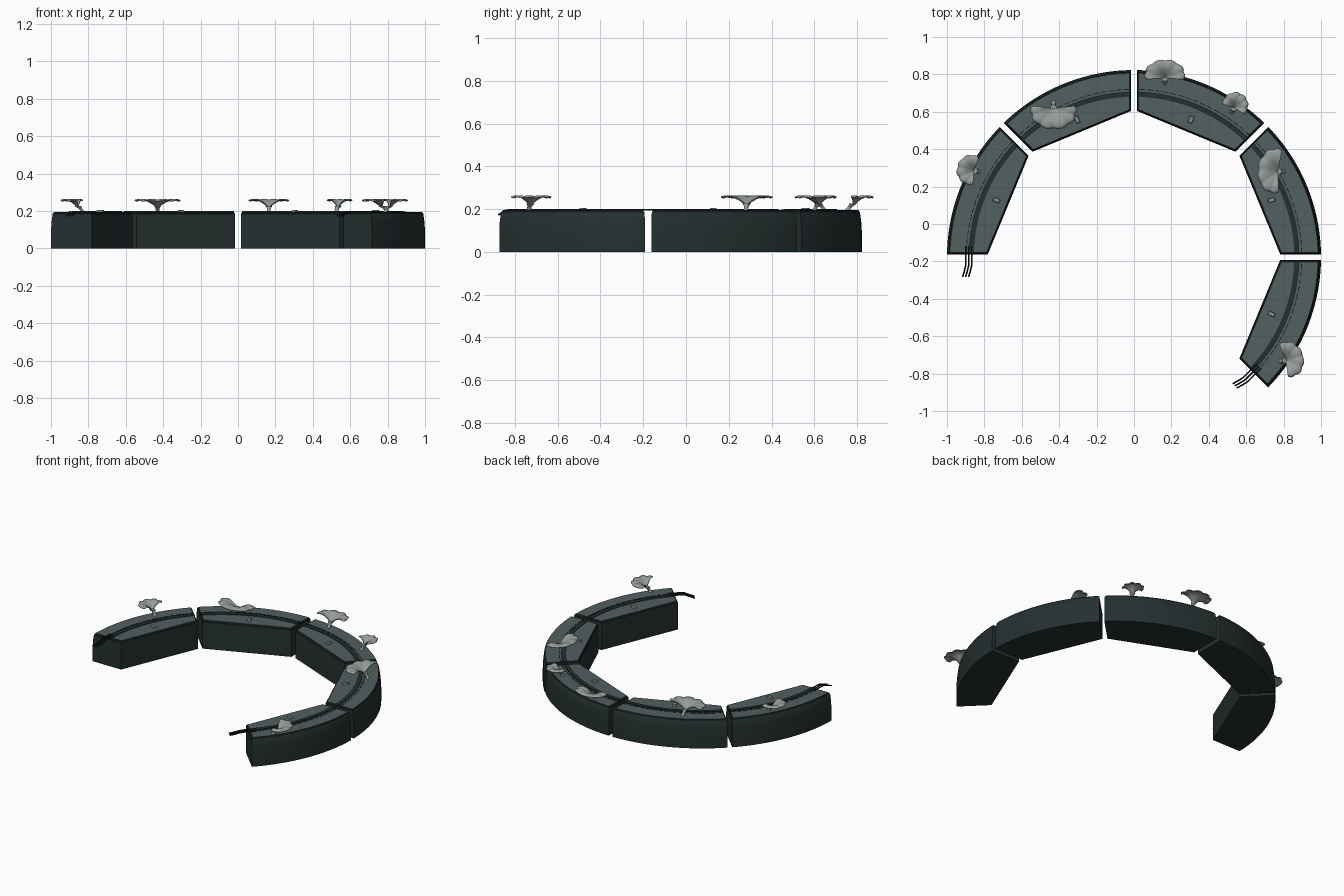
import bpy, bmesh, math
from math import sin, cos, pi, radians

if "Cube" in bpy.data.objects:
    bpy.data.objects.remove(bpy.data.objects["Cube"])

CY = -0.177            # ring centre on y
H = radians(22.5)      # half angle of one segment
GAP = 0.015            # half gap between segments


def mat(name, c):
    m = bpy.data.materials.new(name)
    m.diffuse_color = (*c, 1)
    m.use_nodes = True
    m.node_tree.nodes["Principled BSDF"].inputs["Base Color"].default_value = m.diffuse_color
    return m


BODY = mat("dark_green_grey", (0.018, 0.029, 0.029))
TOP = mat("slate_top", (0.085, 0.115, 0.115))
TRIM = mat("black_trim", (0.006, 0.010, 0.010))
GREY = mat("pale_grey", (0.30, 0.335, 0.325))
CHIP = mat("chip_grey", (0.22, 0.26, 0.25))


def finish(bm, name, mats, smooth=None):
    bmesh.ops.recalc_face_normals(bm, faces=bm.faces)
    me = bpy.data.meshes.new(name)
    bm.to_mesh(me)
    bm.free()
    ob = bpy.data.objects.new(name, me)
    bpy.context.collection.objects.link(ob)
    for m in mats:
        me.materials.append(m)
    if smooth:
        bpy.context.view_layer.objects.active = ob
        ob.select_set(True)
        bpy.ops.object.shade_smooth_by_angle(angle=radians(smooth))
        ob.select_set(False)
    return ob


def place(x, y, z, a):
    """Local ring coordinates rotated by a about the ring centre."""
    return (x * cos(a) - y * sin(a), x * sin(a) + y * cos(a) + CY, z)


def outline(side, back, n=24):
    """Segment plan: curved outer wall, straight inner wall."""
    R, g, D = 1.0 - back, GAP + side, 0.728 + side
    lim = H - math.asin(g / R)
    pts = [(R * cos(t), R * sin(t)) for t in
           [-lim + 2 * lim * i / n for i in range(n + 1)]]
    t = (D - g * sin(H)) / cos(H)
    y = t * sin(H) - g * cos(H)
    return pts + [(D, y), (D, -y)]


def segment(a, name):
    bm = bmesh.new()
    layers = [(0, 0, 0), (0.09, 0, 0), (0.14, 0, 0.003),
              (0.185, 0.002, 0.009), (0.195, 0.010, 0.016)]
    rings = [[bm.verts.new(place(x, y, z, a)) for x, y in outline(s, b)]
             for z, s, b in layers]
    n = len(rings[0])
    for k in range(len(rings) - 1):
        for i in range(n):
            j = (i + 1) % n
            f = bm.faces.new((rings[k][i], rings[k][j], rings[k + 1][j], rings[k + 1][i]))
            f.material_index = 2 if k == 3 else 0
    bm.faces.new(rings[0])
    bm.faces.new(rings[-1]).material_index = 1
    finish(bm, name, [BODY, TOP, TRIM], 30)


def arc_strip(name, a, r0, r1, z0, z1, m, dashes=1, fill=1.0, steps=20):
    """Thin curved plate along a segment, optionally dashed."""
    bm = bmesh.new()
    lim = H - (GAP + 0.006) / r0
    for d in range(dashes):
        w = 2 * lim / dashes
        s = -lim + d * w
        prev = None
        for i in range(steps + 1):
            t = s + w * fill * i / steps
            q = [bm.verts.new(place(r * cos(t), r * sin(t), z, a))
                 for r, z in ((r0, z0), (r1, z0), (r1, z1), (r0, z1))]
            if prev:
                for k in range(4):
                    bm.faces.new((prev[k], prev[k - 1], q[k - 1], q[k]))
            if i in (0, steps):
                bm.faces.new(q)
            prev = q
    finish(bm, name, [m])


def chip(a, name):
    bm = bmesh.new()
    bmesh.ops.create_cube(bm, size=1)
    for v in bm.verts:
        k = 0.8 if v.co.z > 0 else 1
        v.co = place(0.796 + v.co.x * 0.040 * k, v.co.y * 0.024 * k, 0.199 + v.co.z * 0.014, a)
    finish(bm, name, [CHIP])


def cables(a, sign, name):
    """Three loose wires drooping out of a segment end."""
    for c, r in enumerate((0.868, 0.884, 0.900)):
        cu = bpy.data.curves.new(name, 'CURVE')
        cu.dimensions = '3D'
        cu.bevel_depth = 0.0042
        cu.bevel_resolution = 1
        cu.use_fill_caps = True
        sp = cu.splines.new('POLY')
        path = [(0, -0.06, 0.197), (0, 0.015, 0.197), (0.0, 0.045, 0.194),
                (0.006, 0.07, 0.185), (0.016, 0.105, 0.174)]
        sp.points.add(len(path) - 1)
        for p, (dx, dy, z) in zip(sp.points, path):
            p.co = (*place(r + dx * sign, sign * dy, z, a), 1)
        ob = bpy.data.objects.new(f"{name}_{c + 1}", cu)
        cu.materials.append(TRIM)
        bpy.context.collection.objects.link(ob)


def fungus(bx, by, ang, w, l, name):
    """Scalloped fan cap on a short flared stem."""
    a = radians(ang)

    def world(f, s, z):
        return (bx + f * cos(a) - s * sin(a), by + f * sin(a) + s * cos(a), z)

    bm = bmesh.new()
    nu, nv, span = 48, 8, radians(112)
    c = 0.36 * l
    apex = bm.verts.new(world(c * 0.6, 0, 0.222))
    rows = []
    for j in range(1, nv + 1):
        v = j / nv
        row = []
        for i in range(nu + 1):
            u = -span + 2 * span * i / nu
            rib = abs(sin(u * 4.5))
            r = v * (1 - 0.08 * (1 - rib) * v)
            f = c * (0.6 + 0.4 * v) + (l - c) * cos(u) * r
            z = 0.222 + 0.041 * sin(pi * 0.68 * v) + 0.005 * (rib - 0.5) * v
            row.append(bm.verts.new(world(f, w / 2 * sin(u) * r, z)))
        rows.append(row)
    for i in range(nu):
        bm.faces.new((apex, rows[0][i], rows[0][i + 1]))
        for j in range(nv - 1):
            bm.faces.new((rows[j][i], rows[j + 1][i], rows[j + 1][i + 1], rows[j][i + 1]))
    cap = finish(bm, name + "_cap", [GREY], 40)
    m = cap.modifiers.new("thickness", 'SOLIDIFY')
    m.thickness = 0.005

    # stem leans from its foot into the cap
    bm = bmesh.new()
    rings = []
    for f, z, r in ((0, 0.192, 0.014), (0.1 * c, 0.203, 0.010),
                    (0.35 * c, 0.215, 0.011), (0.6 * c, 0.226, 0.019)):
        rings.append([bm.verts.new(world(f + r * cos(t), r * sin(t), z))
                      for t in [2 * pi * k / 10 for k in range(10)]])
    for p, q in zip(rings, rings[1:]):
        for k in range(10):
            bm.faces.new((p[k - 1], p[k], q[k], q[k - 1]))
    bm.faces.new(rings[0])
    bm.faces.new(rings[-1])
    finish(bm, name + "_stem", [GREY], 40)


# five curved wall segments with inlaid track and chip
for i in range(5):
    a = radians(-22.5 + 45 * i)
    segment(a, f"wall_segment_{i + 1}")
    arc_strip(f"track_{i + 1}", a, 0.857, 0.881, 0.190, 0.199, BODY)
    arc_strip(f"track_edge_{i + 1}", a, 0.881, 0.884, 0.190, 0.200, TRIM)
    arc_strip(f"dashed_line_{i + 1}", a, 0.895, 0.899, 0.190, 0.197, TRIM, 16, 0.75, 3)
    chip(a, f"chip_{i + 1}")

cables(pi, 1, "left_cable")
cables(radians(-45), -1, "right_cable")

# fan fungi: foot x, foot y, facing, width, length
for k, p in enumerate([(-0.83, 0.28, 168, 0.165, 0.120),
                       (-0.43, 0.65, -90, 0.250, 0.145),
                       (0.165, 0.755, 90, 0.220, 0.125),
                       (0.525, 0.600, 65, 0.140, 0.110),
                       (0.80, 0.28, 175, 0.245, 0.140),
                       (0.785, -0.735, 15, 0.195, 0.125)]):
    fungus(*p, f"fungus_{k + 1}")
